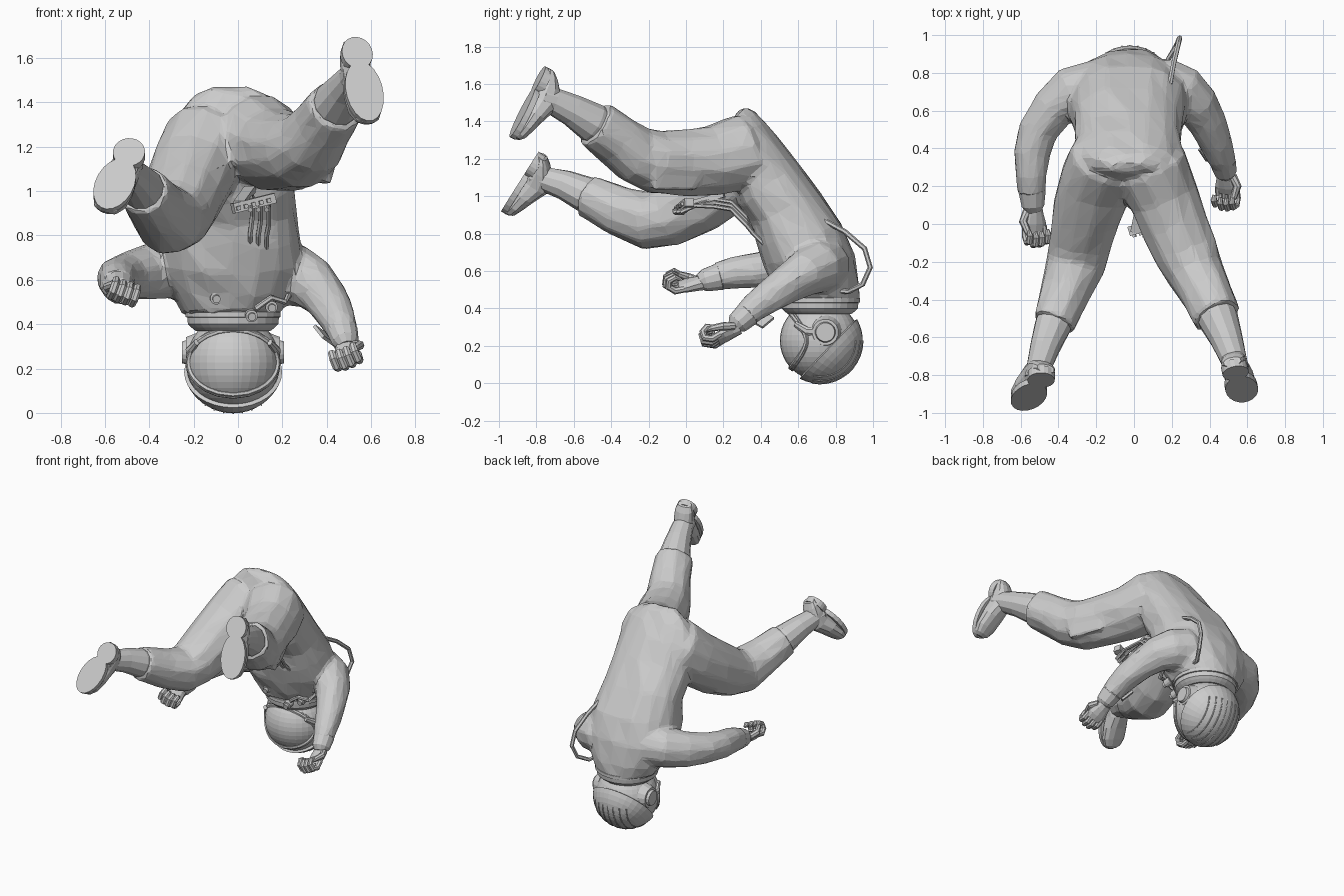
import bpy, bmesh, math, random
from mathutils import Vector as V, Matrix

if "Cube" in bpy.data.objects:
    bpy.data.objects.remove(bpy.data.objects["Cube"])

random.seed(4)
X, Y, Z = V((1, 0, 0)), V((0, 1, 0)), V((0, 0, 1))


def finish(name, bm):
    bmesh.ops.recalc_face_normals(bm, faces=bm.faces)
    me = bpy.data.meshes.new(name)
    bm.to_mesh(me)
    bm.free()
    ob = bpy.data.objects.new(name, me)
    bpy.context.collection.objects.link(ob)
    return ob


def rings(name, secs, n=12, jit=0.0, power=1.0):
    """Skin elliptical rings, each given as centre, u axis, v axis."""
    bm = bmesh.new()
    loops = []
    for c, u, v in secs:
        loop = []
        for i in range(n):
            a = 2 * math.pi * (i + .5) / n
            ca, sa = math.cos(a), math.sin(a)
            ca, sa = (math.copysign(abs(k) ** power, k) for k in (ca, sa))
            p = c + u * ca + v * sa
            p += V([random.uniform(-jit, jit) for _ in range(3)])
            loop.append(bm.verts.new(p))
        loops.append(loop)
    for a, b in zip(loops, loops[1:]):
        for i in range(n):
            bm.faces.new((a[i], a[(i + 1) % n], b[(i + 1) % n], b[i]))
    bm.faces.new(loops[0])
    bm.faces.new(loops[-1])
    return finish(name, bm)


def tube(name, pts, ru, rv=None, n=12, ref=Z, jit=0.0):
    """Tube along points; radii may be one number or one per point."""
    pts = [V(p) for p in pts]
    ru = ru if isinstance(ru, (list, tuple)) else [ru] * len(pts)
    rv = rv or ru
    secs = []
    for i, p in enumerate(pts):
        t = (pts[min(i + 1, len(pts) - 1)] - pts[max(i - 1, 0)]).normalized()
        u = (ref - t * ref.dot(t)).normalized()
        secs.append((p, u * ru[i], t.cross(u) * rv[i]))
    return rings(name, secs, n, jit)


def limb(name, data, n=12, jit=.007):
    return tube(name, [d[:3] for d in data], [d[3] for d in data], n=n, jit=jit)


def box(name, c, size, xdir=X, zdir=Z):
    x = V(xdir).normalized()
    z = V(zdir)
    z = (z - x * z.dot(x)).normalized()
    m = Matrix((x, z.cross(x), z)).transposed().to_4x4()
    bm = bmesh.new()
    bmesh.ops.create_cube(bm, size=1, matrix=Matrix.Translation(V(c)) @ m @ Matrix.Diagonal((*size, 1)))
    return finish(name, bm)


# Torso: back point, front point (y, z) and half width
torso = [((.325, 1.475), (.27, 1.45), .10), ((.37, 1.455), (.24, 1.37), .19), ((.42, 1.40), (.24, 1.24), .25),
         ((.49, 1.315), (.25, 1.09), .28), ((.595, 1.185), (.285, .945), .285),
         ((.725, 1.015), (.355, .845), .29), ((.84, .845), (.375, .735), .31),
         ((.91, .68), (.405, .63), .32), ((.93, .53), (.455, .53), .265), ((.925, .43), (.495, .45), .215)]
secs = []
for (by, bz), (fy, fz), hw in torso:
    b, f = V((-.03, by, bz)), V((-.03, fy, fz))
    secs.append(((b + f) / 2, X * hw, (b - f) / 2))
suit = [rings("torso", secs, 18, .009, .9)]

# Trouser legs and sleeves
suit += [limb("right_leg", [(.04, .40, 1.24, .12), (.09, .30, 1.235, .205), (.16, .14, 1.185, .19), (.22, -.02, 1.18, .18),
    (.28, -.16, 1.185, .173), (.33, -.27, 1.225, .155), (.38, -.37, 1.30, .138), (.44, -.49, 1.385, .13)]),
    limb("left_leg", [(-.09, .42, 1.26, .12), (-.14, .34, 1.21, .205), (-.20, .22, 1.10, .20), (-.25, .06, .985, .185),
    (-.285, -.10, .895, .17), (-.31, -.22, .87, .157), (-.36, -.36, .92, .135), (-.425, -.53, 1.005, .116)]),
    limb("right_sleeve", [(.08, .72, .66, .09), (.17, .73, .635, .15), (.25, .70, .62, .143), (.33, .63, .585, .122),
    (.385, .54, .53, .104), (.43, .44, .46, .09), (.46, .36, .40, .077), (.477, .31, .355, .068)], jit=.004),
    limb("left_sleeve", [(-.13, .71, .66, .09), (-.22, .72, .65, .15), (-.33, .70, .65, .137), (-.43, .61, .63, .12),
    (-.51, .49, .615, .105), (-.54, .37, .605, .097), (-.545, .26, .59, .087), (-.54, .16, .57, .076)], jit=.004)]

# Thigh pockets join the cloth
suit += [box("right_pocket", (.365, -.06, 1.095), (.25, .06, .12), (.36, -.93, 0), (.3, 0, 1)),
         box("left_pocket", (-.28, .035, .835), (.22, .18, .05), (-.12, -.8, -.36), (-.15, -.35, .9))]

# Fuse the cloth parts into one faceted suit
bm = bmesh.new()
for ob in suit:
    bm.from_mesh(ob.data)
    bpy.data.objects.remove(ob)
me = bpy.data.meshes.new("space_suit")
bm.to_mesh(me)
bm.free()
suit = bpy.data.objects.new("space_suit", me)
bpy.context.collection.objects.link(suit)
m = suit.modifiers.new("fuse", 'REMESH')
m.mode, m.voxel_size = 'VOXEL', .014
m = suit.modifiers.new("soften", 'SMOOTH')
m.factor, m.iterations = .5, 8
m = suit.modifiers.new("facets", 'DECIMATE')
m.ratio = .045

# Boot shafts
limb("right_boot_shaft", [(.42, -.45, 1.36, .10), (.445, -.50, 1.395, .108), (.49, -.61, 1.46, .087),
                          (.525, -.71, 1.51, .073), (.54, -.77, 1.53, .07)], jit=.002)
limb("left_boot_shaft", [(-.41, -.49, .99, .09), (-.43, -.54, 1.01, .097), (-.47, -.65, 1.06, .08),
                         (-.50, -.75, 1.09, .068), (-.515, -.82, 1.11, .065)], jit=.002)


def boot(side, heel, toe, ankle, width):
    h, t = V(heel), V(toe)
    L = (t - h).length
    f = (t - h).normalized()
    n = V(ankle) - h
    n = (n - f * n.dot(f)).normalized()
    s = f.cross(n)
    prof = [(.02, .05, .55), (.09, .085, .72), (.22, .13, .78), (.42, .15, .78),
            (.62, .115, .92), (.82, .085, .9), (.94, .065, .65), (.985, .045, .35)]
    rings(side + "_boot", [(h + f * L * q + n * (ht / 2 + .01), s * width * w, n * ht / 2)
                           for q, ht, w in prof], 12, 0, .85)
    for part, q, a, b, th in (("heel", .19, .19, .82, .045), ("sole", .65, .36, 1, .032)):
        c = h + f * L * q
        rings(f"{side}_boot_{part}", [(c, f * L * a, s * width * b),
                                      (c + n * th, f * L * a, s * width * b)], 20)


boot("right", (.525, -.755, 1.695), (.595, -.94, 1.32), (.525, -.70, 1.5), .086)
boot("left", (-.465, -.79, 1.235), (-.605, -.985, .925), (-.50, -.74, 1.09), .088)

# Wrist cuffs
limb("right_wrist_cuff", [(.465, .345, .385, .058), (.47, .33, .37, .07), (.485, .275, .32, .06), (.49, .26, .30, .04)], jit=0)
limb("left_wrist_cuff", [(-.54, .20, .575, .06), (-.54, .18, .57, .075), (-.535, .10, .55, .062), (-.53, .07, .54, .042)], jit=0)
box("wrist_checklist", (.395, .40, .345), (.09, .11, .015), (.4, -.6, -.5), (-.5, 0, -.7))


def glove(side, wrist, d, up, thumb):
    w, d = V(wrist), V(d).normalized()
    up = V(up)
    up = (up - d * up.dot(d)).normalized()
    s = d.cross(up)
    tube(side + "_palm", [w - d * .02, w + d * .02, w + d * .07, w + d * .11],
         [.045, .052, .066, .062], [.042, .038, .032, .022], n=10, ref=s)
    curl = [(.09, 0), (.145, .0), (.178, .028), (.168, .062), (.13, .075), (.105, .06)]
    for i in range(4):
        o = w + s * (i - 1.5) * .034
        k = (.93, 1, 1, .9)[i]
        tube(f"{side}_finger_{i + 1}", [o + d * a * k + up * b for a, b in curl],
             [.018, .02, .02, .019, .017, .010], n=8, ref=s)
    o = w + s * thumb * .04
    tube(side + "_thumb", [o, o + d * .05 + s * thumb * .03 + up * .02, o + d * .10 + s * thumb * .015 + up * .05,
                           o + d * .13 + up * .06], [.022, .022, .018, .01], n=8, ref=up)


glove("right", (.485, .26, .29), (.10, -.85, -.52), (-.35, -.2, .85), -1)
glove("left", (-.53, .07, .535), (.03, -1, -.18), (.35, 0, 1), 1)

# Helmet: bowl, hood, visor rim, ear caps
C = V((-.022, .715, .228))
axis = V((0, .72, -.69))
turn = axis.to_track_quat('Z', 'Y').to_matrix().to_4x4()
for name, r, rot in (("helmet_bowl", .213, Matrix()), ("helmet_hood", .23, turn)):
    bm = bmesh.new()
    bmesh.ops.create_uvsphere(bm, u_segments=32, v_segments=22, radius=r, matrix=Matrix.Translation(C) @ rot)
    if name == "helmet_hood":
        low = [v for v in bm.verts if (v.co - C).dot(axis) < .04]
        bmesh.ops.delete(bm, geom=low, context='VERTS')
    finish(name, bm)
m = bpy.data.objects["helmet_hood"].modifiers.new("thickness", 'SOLIDIFY')
m.thickness, m.offset = .018, -1
for k, r, rad in ((1.0, .214, .012), (1.15, .216, .007)):
    ang = [2 * math.pi * i / 40 for i in range(41)]
    tube("visor_rim", [C + r * V((1.1 * k * math.cos(a), -.4, .37 * k * math.sin(a))).normalized() for a in ang],
         rad, n=6, ref=Y)
for i in range(-3, 4):
    x = i * .042
    rr = math.sqrt(.23 ** 2 - x * x)
    ang = [math.radians(q) for q in range(0, 101, 10)]
    tube("hood_ridge", [C + V((x, rr * math.cos(a), -rr * math.sin(a))) for a in ang], .004, n=6, ref=X)
for sx in (-1, 1):
    for off, r in ((.200, .07), (.218, .05)):
        c = C + V((sx * off, .03, .045))
        rings("ear_cap", [(c - X * sx * .04, Y * r * 1.3, Z * r * 1.3), (c + X * sx * .012, Y * r, Z * r)], 16)
    tube("cheek_guard", [C + V((sx * .19, .03, .045)), C + V((sx * .195, -.07, .05)), C + V((sx * .165, -.13, .09))],
         [.03, .026, .016], [.022, .02, .012], n=8)

# Helmet skirt and neck ring
skirt = [(.37, .17), (.385, .19), (.40, .205), (.43, .208), (.432, .216), (.455, .216), (.457, .206), (.49, .20)]
rings("helmet_skirt", [(V((-.022, .715, z)), X * r, Y * r) for z, r in skirt], 28)

# Chest connectors by the collar
for x, y, z in ((.06, .50, .44), (.15, .535, .48), (-.10, .49, .52)):
    p = V((x, y, z))
    d = V((.1, -1, -.2)).normalized()
    tube("hose_connector", [p + d * -.03, p + d * .02, p + d * .022, p + d * .04], [.028, .028, .018, .018], n=12)
tube("collar_strap", [(.08, .50, .47), (.15, .49, .52), (.21, .52, .50), (.23, .58, .53)], .013, n=6, ref=Y)

# Shoulder hose loop behind the back
tube("shoulder_hose", [(.19, .74, .87), (.21, .85, .81), (.235, .955, .72), (.242, .985, .62),
                       (.225, .945, .53), (.18, .87, .49), (.15, .76, .50), (.14, .62, .50)], .014, n=6, ref=X)

# Belly control bar with buttons and hoses
bar_dir = V((.2, .06, .05))
box("control_bar", (.07, -.01, .945), (.20, .05, .045), bar_dir, Z)
for i in range(5):
    box("bar_button", V((.07, -.04, .94)) + bar_dir * (i - 2) * .17, (.018, .018, .018), bar_dir)
box("bar_arm", (.03, .08, .975), (.26, .05, .03), (.05, .25, .07))
for i in range(3):
    x = .055 + i * .037
    tube("belly_hose", [(x, -.07 + i * .02, .915), (x, .05, .95), (x, .15, .985 - i * .02), (x + .01, .24, .97 - i * .02),
                        (x + .01, .32, .89 - i * .02), (x, .36, .80), (x, .42, .74)], .012, n=6, ref=X)
